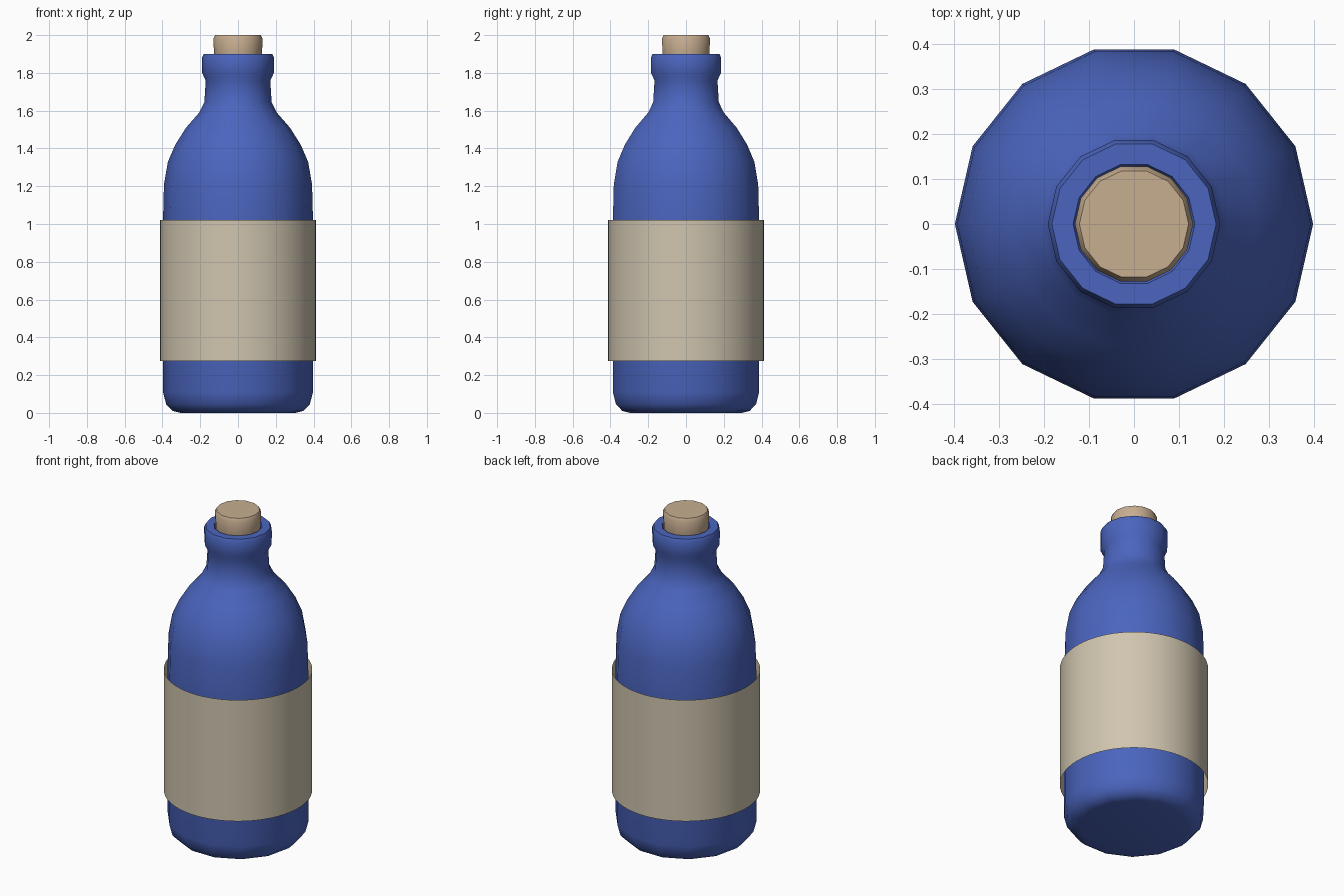
import bpy, bmesh, math

if "Cube" in bpy.data.objects:
    bpy.data.objects.remove(bpy.data.objects["Cube"])


def material(name, rgb):
    m = bpy.data.materials.new(name)
    m.diffuse_color = (*rgb, 1)
    m.use_nodes = True
    m.node_tree.nodes["Principled BSDF"].inputs["Base Color"].default_value = m.diffuse_color
    return m


def lathe(name, profile, sides, mat, cap_start=False, cap_end=False, angle=60):
    """Revolve an (r, z) profile around the z axis."""
    bm = bmesh.new()
    rings = [[bm.verts.new((r * math.cos(2 * math.pi * i / sides),
                            r * math.sin(2 * math.pi * i / sides), z))
              for i in range(sides)] for r, z in profile]
    for a, b in zip(rings, rings[1:]):
        for i in range(sides):
            j = (i + 1) % sides
            bm.faces.new((a[i], a[j], b[j], b[i]))
    if cap_start:
        bm.faces.new(rings[0][::-1])
    if cap_end:
        bm.faces.new(rings[-1])
    me = bpy.data.meshes.new(name)
    bm.to_mesh(me)
    bm.free()
    ob = bpy.data.objects.new(name, me)
    bpy.context.collection.objects.link(ob)
    me.materials.append(mat)
    bpy.ops.object.select_all(action='DESELECT')
    ob.select_set(True)
    bpy.context.view_layer.objects.active = ob
    bpy.ops.object.shade_smooth_by_angle(angle=math.radians(angle))
    return ob


blue = material("blue_glass", (0.07, 0.13, 0.52))
paper = material("paper", (0.63, 0.56, 0.43))
cork_mat = material("cork", (0.57, 0.42, 0.28))

# Bottle body: rounded base, straight wall, shoulder, neck and lip
lathe("bottle", [
    (0.305, 0.0), (0.345, 0.01), (0.38, 0.045), (0.397, 0.11),
    (0.397, 1.02), (0.392, 1.21), (0.371, 1.33), (0.332, 1.42),
    (0.275, 1.51), (0.205, 1.59), (0.178, 1.645), (0.171, 1.76),
    (0.19, 1.80), (0.191, 1.88), (0.182, 1.9), (0.135, 1.9),
    (0.125, 1.88)], 14, blue, cap_start=True)

# Paper label: thin open band
lathe("label", [(0.413, 0.275), (0.413, 1.02)], 64, paper)

# Cork stopper
lathe("cork", [(0.118, 1.8), (0.127, 1.91), (0.131, 1.98), (0.121, 2.0)],
      14, cork_mat, cap_start=True, cap_end=True)
